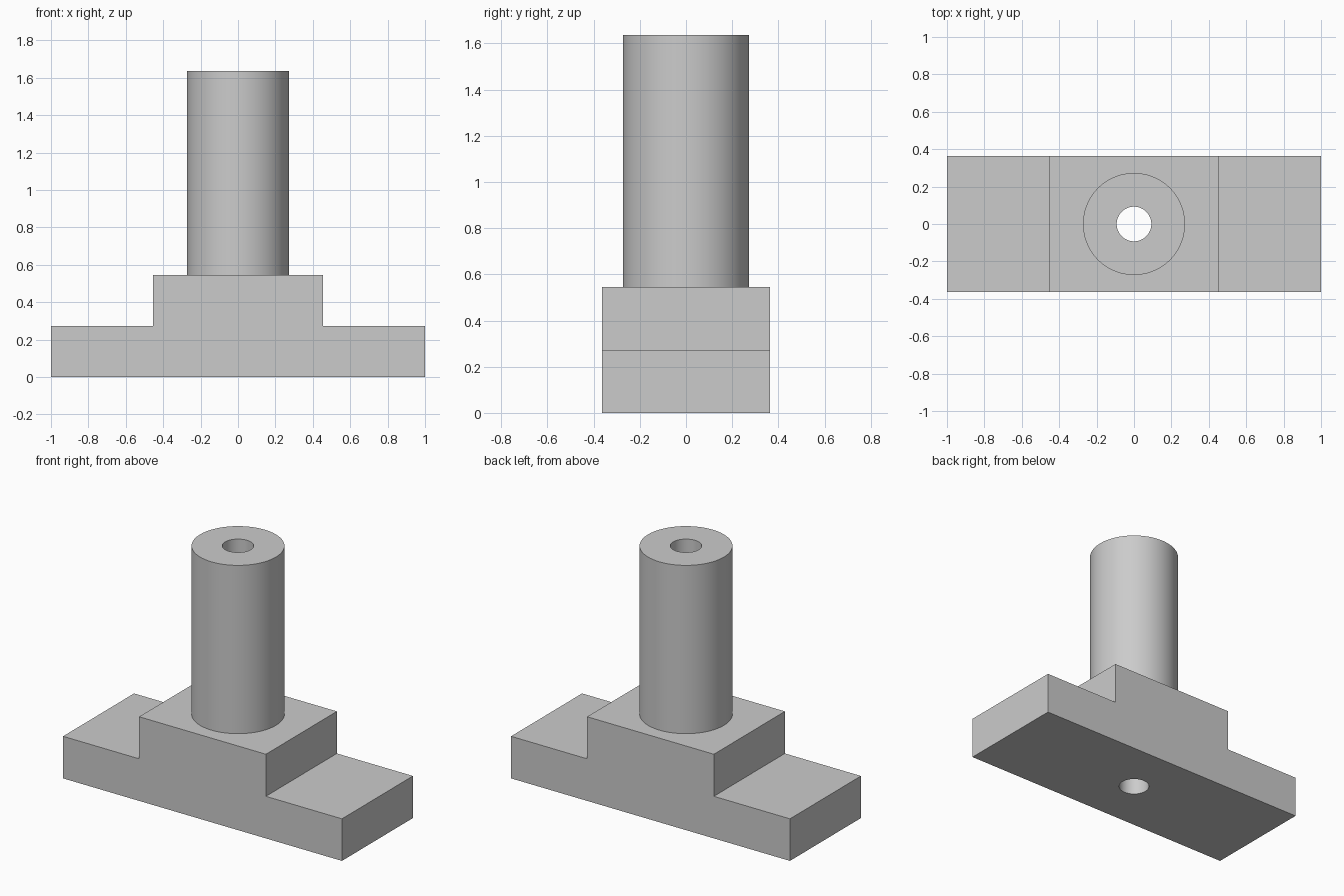
import bpy
import bmesh
import math

cube = bpy.data.objects.get("Cube")
if cube:
    bpy.data.objects.remove(cube, do_unlink=True)

U = 1 / 11                      # design unit: the base is 22 units long
HALF_LENGTH, HALF_DEPTH, HALF_STEP = 11 * U, 4 * U, 5 * U
FOOT_TOP, STEP_TOP, COLUMN_TOP = 3 * U, 6 * U, 18 * U
COLUMN_RADIUS, BORE_RADIUS = 3 * U, 0.0925

grey = bpy.data.materials.new("plain grey")
grey.use_nodes = True
grey.diffuse_color = (0.6, 0.6, 0.6, 1)
grey.node_tree.nodes["Principled BSDF"].inputs["Base Color"].default_value = (0.6, 0.6, 0.6, 1)


def extruded_profile(name, half_profile, half_depth):
    """Mirror an x-z half profile across x = 0 and extrude it along y."""
    outline = half_profile + [(-x, z) for x, z in reversed(half_profile)]
    bm = bmesh.new()
    face = bm.faces.new([bm.verts.new((x, -half_depth, z)) for x, z in outline])
    geom = bmesh.ops.extrude_face_region(bm, geom=[face])["geom"]
    moved = [g for g in geom if isinstance(g, bmesh.types.BMVert)]
    bmesh.ops.translate(bm, verts=moved, vec=(0, 2 * half_depth, 0))
    bmesh.ops.recalc_face_normals(bm, faces=bm.faces)
    mesh = bpy.data.meshes.new(name)
    bm.to_mesh(mesh)
    bm.free()
    mesh.materials.append(grey)
    obj = bpy.data.objects.new(name, mesh)
    bpy.context.collection.objects.link(obj)
    return obj


def upright_cylinder(name, radius, bottom, top):
    bpy.ops.mesh.primitive_cylinder_add(vertices=96, radius=radius, depth=top - bottom,
                                        location=(0, 0, (bottom + top) / 2))
    obj = bpy.context.object
    obj.name = name
    obj.data.materials.append(grey)
    return obj


def combine(target, tool, operation):
    """Apply a boolean and discard the tool object."""
    mod = target.modifiers.new(tool.name, "BOOLEAN")
    mod.operation, mod.solver, mod.object = operation, "EXACT", tool
    tool.hide_render = True
    bpy.context.view_layer.objects.active = target
    bpy.ops.object.modifier_apply(modifier=mod.name)
    bpy.data.objects.remove(tool, do_unlink=True)


# Stepped base
body = extruded_profile("stepped_base_with_column",
                        [(HALF_LENGTH, 0), (HALF_LENGTH, FOOT_TOP),
                         (HALF_STEP, FOOT_TOP), (HALF_STEP, STEP_TOP)], HALF_DEPTH)

# Column rising from the step
combine(body, upright_cylinder("column", COLUMN_RADIUS, FOOT_TOP, COLUMN_TOP), "UNION")

# Bore running right through column and base
combine(body, upright_cylinder("bore", BORE_RADIUS, -U, COLUMN_TOP + U), "DIFFERENCE")

# Smooth round walls, sharp edges
bpy.ops.object.select_all(action="DESELECT")
body.select_set(True)
bpy.context.view_layer.objects.active = body
bpy.ops.object.shade_smooth_by_angle(angle=math.radians(30))
